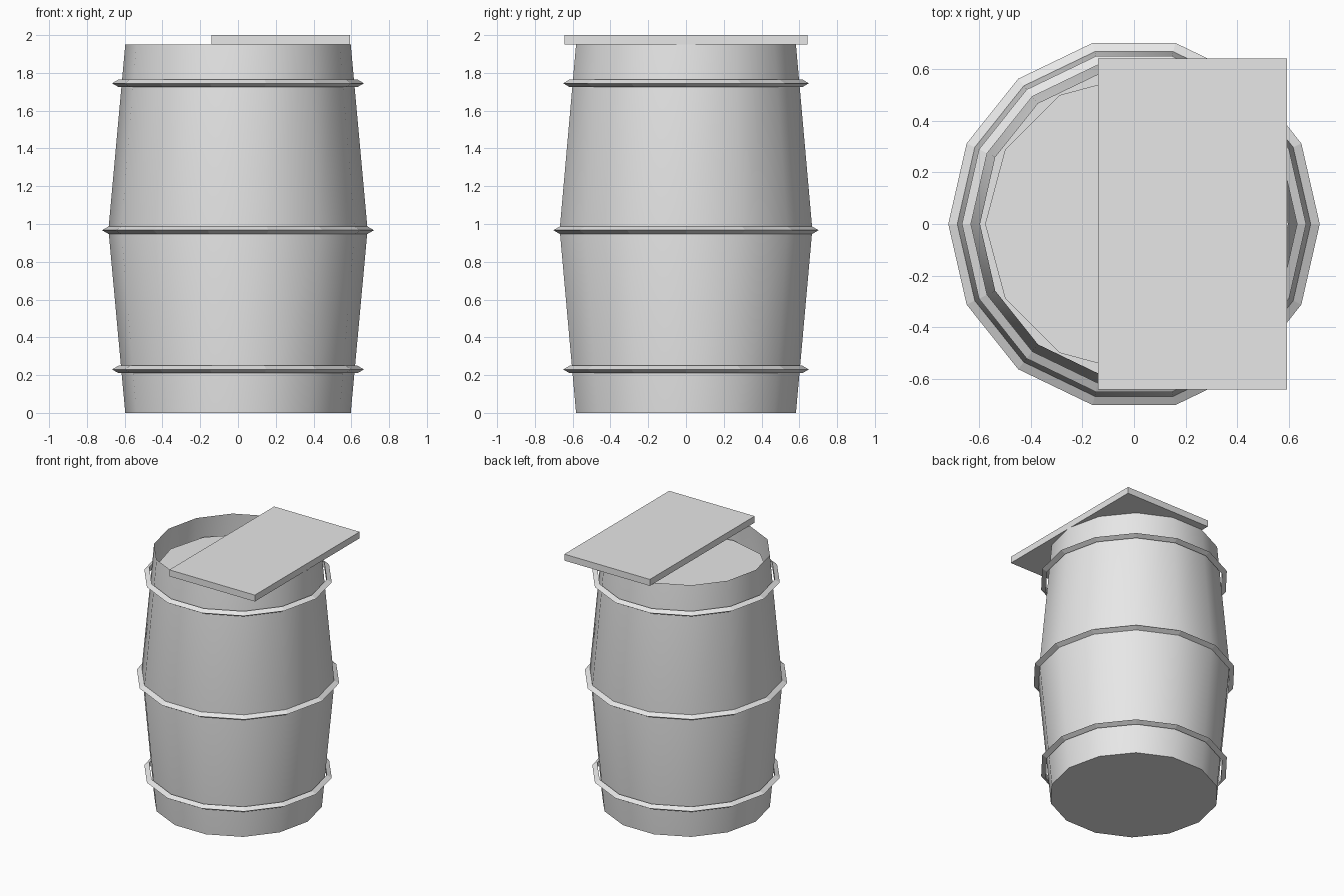
import bpy, bmesh, math

if "Cube" in bpy.data.objects:
    bpy.data.objects.remove(bpy.data.objects["Cube"])

grey = bpy.data.materials.new("plain grey")
grey.diffuse_color = (0.8, 0.8, 0.8, 1)
grey.use_nodes = True
grey.node_tree.nodes["Principled BSDF"].inputs["Base Color"].default_value = grey.diffuse_color


def add_object(name, bm, smooth=False):
    bmesh.ops.recalc_face_normals(bm, faces=bm.faces)
    mesh = bpy.data.meshes.new(name)
    bm.to_mesh(mesh)
    bm.free()
    mesh.materials.append(grey)
    obj = bpy.data.objects.new(name, mesh)
    bpy.context.collection.objects.link(obj)
    if smooth:
        bpy.ops.object.select_all(action='DESELECT')
        obj.select_set(True)
        bpy.context.view_layer.objects.active = obj
        bpy.ops.object.shade_smooth_by_angle(angle=math.radians(30))
    return obj


def lathe(profile, sides, closed=False, cap_bottom=False):
    """Revolve (radius, z) points around the z axis."""
    bm = bmesh.new()
    rings = []
    for r, z in profile:
        angles = [2 * math.pi * i / sides for i in range(sides)]
        rings.append([bm.verts.new((r * math.cos(a), r * math.sin(a), z)) for a in angles])
    pairs = list(zip(rings, rings[1:]))
    if closed:
        pairs.append((rings[-1], rings[0]))
    for low, high in pairs:
        for i in range(sides):
            j = (i + 1) % sides
            bm.faces.new((low[i], low[j], high[j], high[i]))
    if cap_bottom:
        bm.faces.new(rings[0][::-1])
    return bm


# Open-topped barrel with a closed base
add_object("barrel_body",
           lathe([(0.597, 0), (0.686, 0.97), (0.597, 1.95)], 14, cap_bottom=True),
           smooth=True)

# Hoops with a pointed outer edge
for name, radius, z in (("lower_hoop", 0.667, 0.23),
                        ("middle_hoop", 0.72, 0.967),
                        ("upper_hoop", 0.667, 1.745)):
    add_object(name, lathe([(radius - 0.035, z - 0.02), (radius, z),
                            (radius - 0.035, z + 0.02)], 14, closed=True))

# Level surface of the contents, just below the rim
bm = bmesh.new()
bmesh.ops.create_circle(bm, cap_ends=True, segments=12, radius=0.577)
bmesh.ops.translate(bm, verts=bm.verts, vec=(0, 0, 1.80))
surface = add_object("contents_surface", bm)
if surface.data.polygons[0].normal.z < 0:
    surface.data.flip_normals()

# Board lying across the rim
bm = bmesh.new()
bmesh.ops.create_cube(bm, size=1)
bmesh.ops.scale(bm, verts=bm.verts, vec=(0.733, 1.284, 0.05))
bmesh.ops.translate(bm, verts=bm.verts, vec=(0.227, 0, 1.975))
add_object("lid_board", bm)
